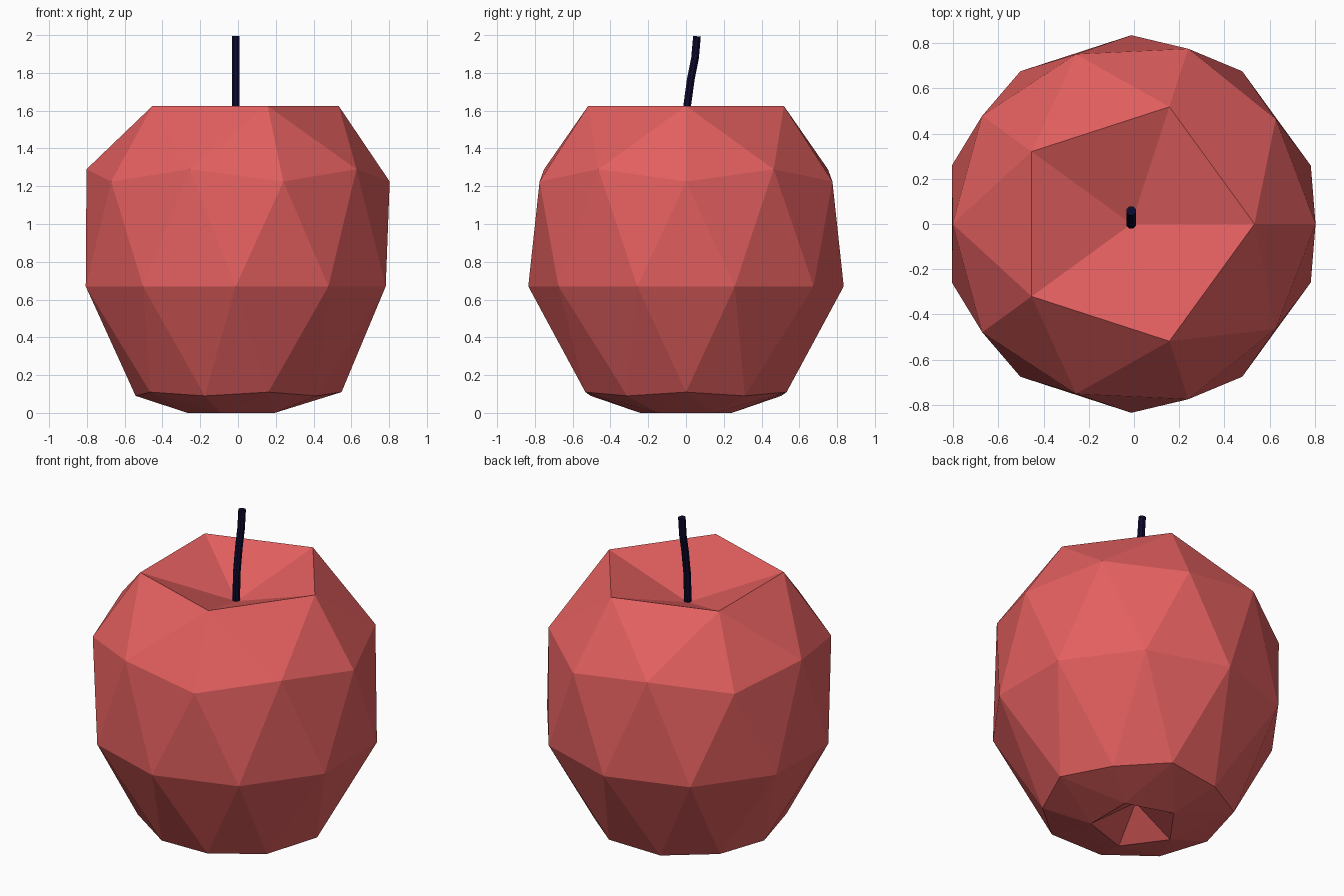
import bpy, bmesh, math
from mathutils import Vector

if "Cube" in bpy.data.objects:
    bpy.data.objects.remove(bpy.data.objects["Cube"])

CX = -0.012  # axis of the fruit


def material(name, rgb):
    m = bpy.data.materials.new(name)
    m.diffuse_color = (*rgb, 1)
    m.use_nodes = True
    m.node_tree.nodes["Principled BSDF"].inputs["Base Color"].default_value = m.diffuse_color
    return m


def add_object(name, bm, mat):
    bmesh.ops.recalc_face_normals(bm, faces=bm.faces[:])
    mesh = bpy.data.meshes.new(name)
    bm.to_mesh(mesh)
    bm.free()
    mesh.materials.append(mat)
    ob = bpy.data.objects.new(name, mesh)
    bpy.context.collection.objects.link(ob)
    return ob


red = material("apple red", (0.77, 0.115, 0.115))
navy = material("dark navy", (0.004, 0.003, 0.028))

# Apple body: 80-face icosphere, each latitude ring moved to a new radius and height
# (unit sphere height, radius, height)
rings = [(1.0, 0.0, 1.44), (0.851, 0.545, 1.625), (0.526, 0.79, 1.29),
         (0.447, 0.815, 1.225), (0.0, 0.835, 0.67), (-0.447, 0.53, 0.09),
         (-0.526, 0.56, 0.11), (-0.851, 0.255, 0.0), (-1.0, 0.0, 0.148)]
bm = bmesh.new()
bmesh.ops.create_icosphere(bm, subdivisions=2, radius=1)
for v in bm.verts:
    _, r, z = min(rings, key=lambda t: abs(t[0] - v.co.z))
    a = math.atan2(v.co.y, v.co.x)
    v.co = Vector((CX + r * math.cos(a), r * math.sin(a), z))
add_object("apple_body", bm, red)

# Stem: eight-sided tube swept along a bent path (y, z)
path = [(0.0, 1.435), (0.004, 1.61), (0.026, 1.77), (0.048, 1.88), (0.058, 1.994)]
SIDES, R = 8, 0.022
bm = bmesh.new()
loops = []
for i, (y, z) in enumerate(path):
    y0, z0 = path[max(i - 1, 0)]
    y1, z1 = path[min(i + 1, len(path) - 1)]
    t = Vector((0, y1 - y0, z1 - z0)).normalized()
    side = Vector((0, t.z, -t.y))
    loops.append([bm.verts.new(Vector((CX, y, z))
                  + Vector((R * math.cos(a), 0, 0)) + side * (R * math.sin(a)))
                  for a in (2 * math.pi * (k + 0.5) / SIDES for k in range(SIDES))])
for a, b in zip(loops, loops[1:]):
    for k in range(SIDES):
        n = (k + 1) % SIDES
        bm.faces.new((a[k], a[n], b[n], b[k]))
bm.faces.new(loops[0])
bm.faces.new(loops[-1])
add_object("stem", bm, navy)
